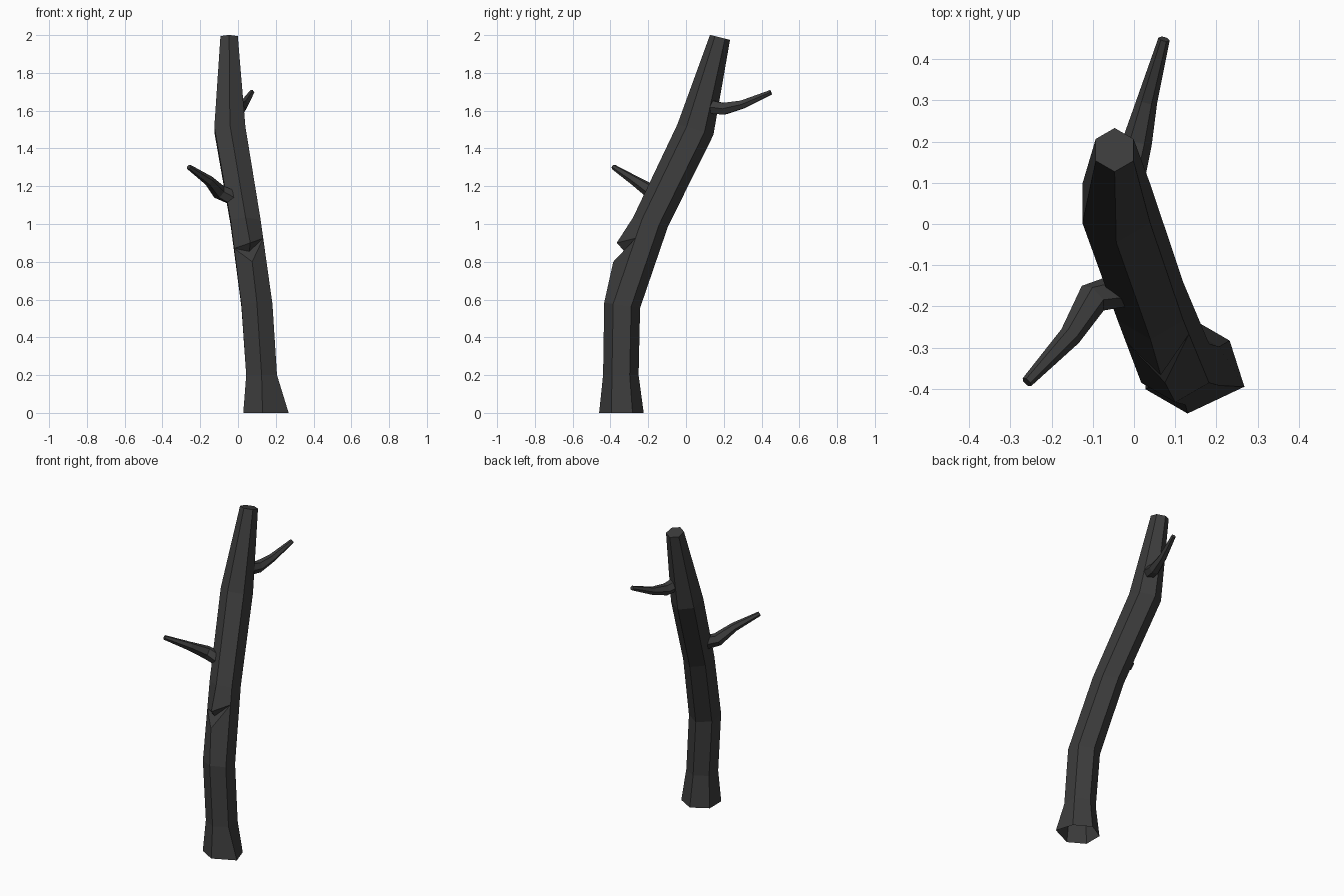
import bpy, bmesh, math
from mathutils import Vector

if "Cube" in bpy.data.objects:
    bpy.data.objects.remove(bpy.data.objects["Cube"])

bark = bpy.data.materials.new("dark_bark")
bark.diffuse_color = (0.045, 0.045, 0.045, 1)
bark.use_nodes = True
bark.node_tree.nodes["Principled BSDF"].inputs["Base Color"].default_value = bark.diffuse_color
SIDES = 6


def finish(bm, name):
    bmesh.ops.recalc_face_normals(bm, faces=bm.faces)
    mesh = bpy.data.meshes.new(name)
    bm.to_mesh(mesh)
    bm.free()
    mesh.materials.append(bark)
    obj = bpy.data.objects.new(name, mesh)
    bpy.context.collection.objects.link(obj)
    return obj


def bridge(bm, a, b, skip=()):
    for k in range(SIDES):
        if k not in skip:
            n = (k + 1) % SIDES
            bm.faces.new((a[k], a[n], b[n], b[k]))


# Trunk: hexagonal rings (x, y, z, radius, tilt towards the back), open at the base
trunk_path = [
    (0.13, -0.342, 0.00, 0.118, 0.0),
    (0.125, -0.345, 0.20, 0.094, 0.0),
    (0.10, -0.338, 0.57, 0.095, -0.15),
    (0.04, -0.188, 1.01, 0.092, -0.27),
    (-0.043, 0.05, 1.50, 0.095, -0.30),
    (-0.047, 0.180, 1.988, 0.053, -0.25),
]
bm = bmesh.new()
rings = []
for x, y, z, r, tilt in trunk_path:
    ring = []
    for k in range(SIDES):
        a = math.radians(30 + 60 * k)
        dy = r * math.sin(a)
        ring.append(bm.verts.new((x + r * math.cos(a), y + dy, z + tilt * dy)))
    rings.append(ring)
rings[0][5].co = (0.268, -0.395, 0)  # flared root corner
for i in range(len(rings) - 1):
    bridge(bm, rings[i], rings[i + 1], skip=(3, 4) if i == 2 else ())
bm.faces.new(rings[-1])

# Notch cut into the front edge of the trunk
low, high = rings[2], rings[3]
front = [low[4]] + [bm.verts.new(p) for p in (
    (0.075, -0.385, 0.80), (0.06, -0.325, 0.855), (0.065, -0.367, 0.90))] + [high[4]]
for k, t in ((3, 0.66), (5, 0.78)):
    side = bm.verts.new(low[k].co.lerp(high[k].co, t))
    bm.faces.new((low[k], front[0], front[1], side))
    bm.faces.new((side, front[1], front[2]))
    bm.faces.new((side, front[2], front[3]))
    bm.faces.new((side, front[3], front[4], high[k]))
finish(bm, "trunk")


# Branches: tapered hexagonal tubes along a bent path
def branch(name, path):
    bm = bmesh.new()
    pts = [Vector(p[:3]) for p in path]
    rings = []
    for i, p in enumerate(pts):
        d = (pts[min(i + 1, len(pts) - 1)] - pts[max(i - 1, 0)]).normalized()
        u = d.cross(Vector((0, 0, 1))).normalized()
        v = u.cross(d)
        r = path[i][3]
        rings.append([bm.verts.new(p + r * (math.cos(a) * u + math.sin(a) * v))
                      for a in (math.tau * k / SIDES for k in range(SIDES))])
    for a, b in zip(rings, rings[1:]):
        bridge(bm, a, b)
    bm.faces.new(rings[-1])
    finish(bm, name)


branch("left_branch", [(-0.03, -0.16, 1.14, 0.042), (-0.10, -0.18, 1.17, 0.040),
                       (-0.155, -0.272, 1.23, 0.027), (-0.26, -0.384, 1.302, 0.014)])
branch("back_branch", [(-0.01, 0.13, 1.62, 0.040), (0.008, 0.20, 1.61, 0.036),
                       (0.032, 0.30, 1.633, 0.025), (0.073, 0.449, 1.697, 0.014)])
